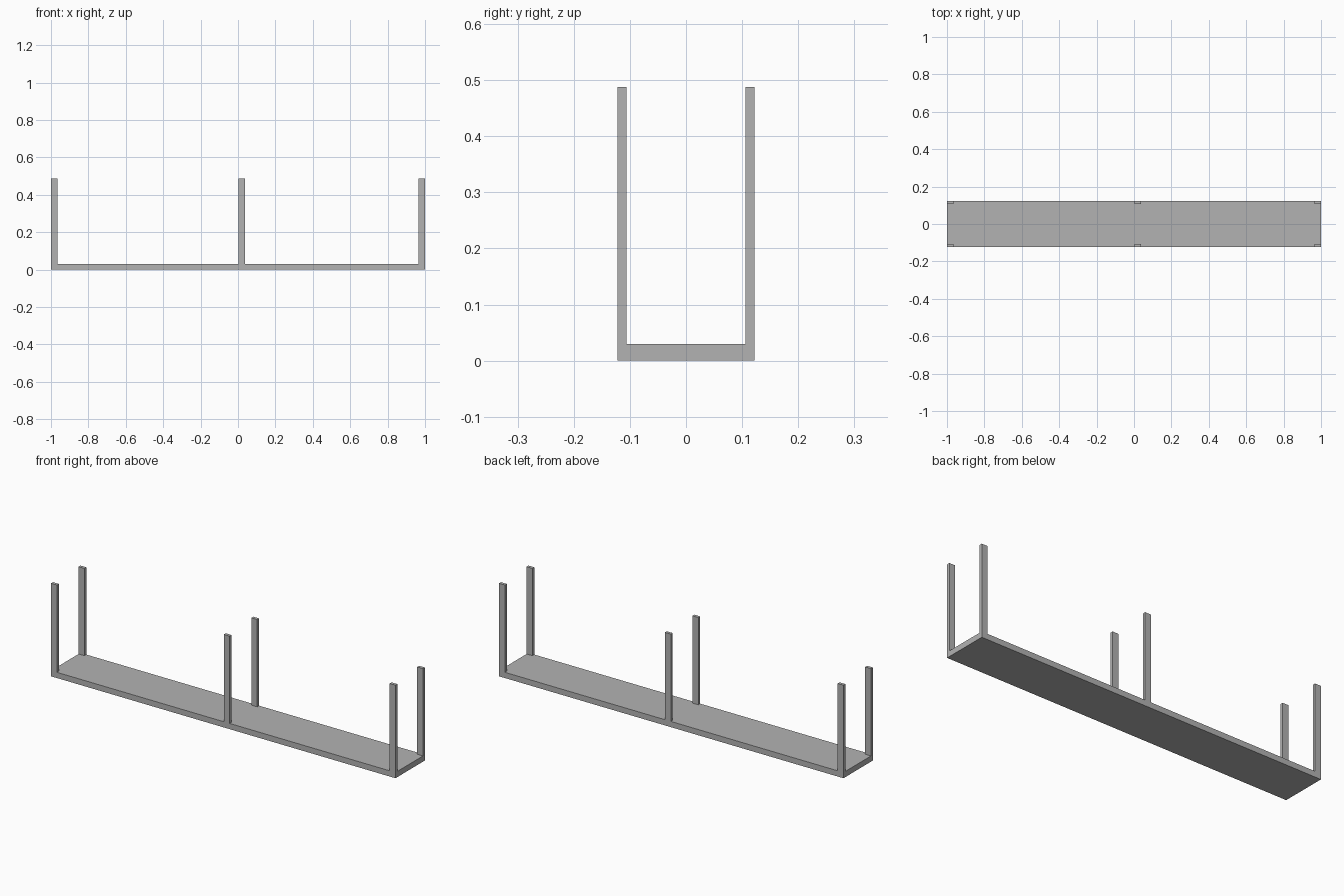
import bpy

cube = bpy.data.objects.get("Cube")
if cube:
    bpy.data.objects.remove(cube, do_unlink=True)

# Overall sizes
HALF_X, HALF_Y = 1.0, 0.122
DECK_TOP, POST_TOP = 0.03, 0.488
POST_X, POST_Y = 0.034, 0.016

# Single grey finish
grey = bpy.data.materials.new("plain_grey")
colour = (0.45, 0.45, 0.45, 1.0)
grey.diffuse_color = colour
grey.use_nodes = True
grey.node_tree.nodes["Principled BSDF"].inputs["Base Color"].default_value = colour


def box(name, centre, size):
    bpy.ops.mesh.primitive_cube_add(size=1, location=centre)
    obj = bpy.context.object
    obj.name = name
    obj.scale = size
    bpy.ops.object.transform_apply(location=False, rotation=False, scale=True)
    obj.data.materials.append(grey)
    return obj


# Long flat deck
box("deck", (0, 0, DECK_TOP / 2), (2 * HALF_X, 2 * HALF_Y, DECK_TOP))

# Three pairs of upright posts, flush with the deck edges
columns = {"right": -HALF_X + POST_X / 2, "middle": 0.02, "left": HALF_X - POST_X / 2}
for column, x in columns.items():
    for row, side in (("front", -1), ("back", 1)):
        box(f"{row}_{column}_post",
            (x, side * (HALF_Y - POST_Y / 2), (DECK_TOP + POST_TOP) / 2),
            (POST_X, POST_Y, POST_TOP - DECK_TOP))
